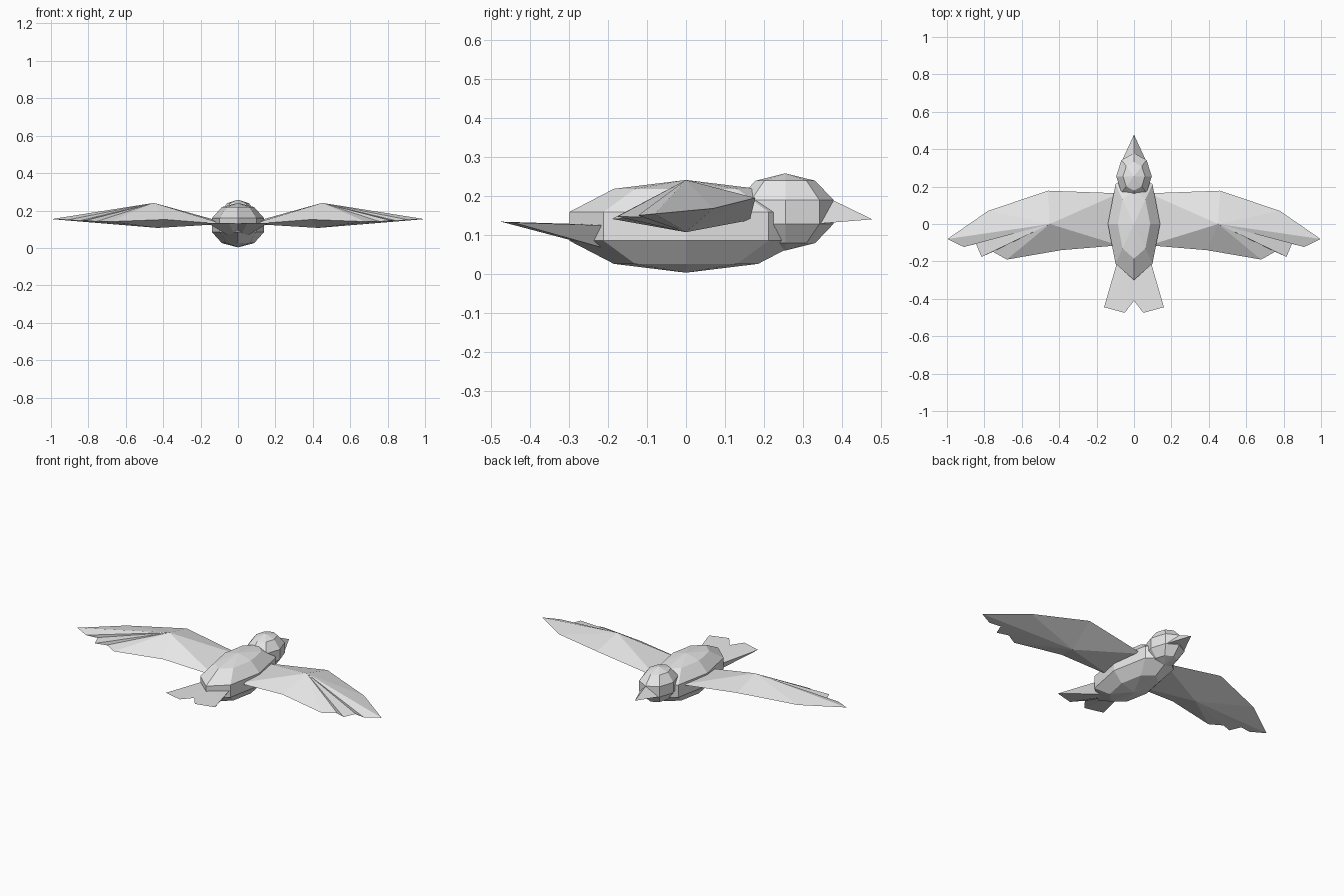
import bpy
import bmesh

cube = bpy.data.objects.get("Cube")
if cube:
    bpy.data.objects.remove(cube, do_unlink=True)

GREY = (0.8, 0.8, 0.8, 1)
grey = bpy.data.materials.new("light_grey")
grey.use_nodes = True
grey.diffuse_color = GREY
grey.node_tree.nodes["Principled BSDF"].inputs["Base Color"].default_value = GREY


def finish(name, bm):
    bmesh.ops.recalc_face_normals(bm, faces=bm.faces)
    mesh = bpy.data.meshes.new(name)
    bm.to_mesh(mesh)
    bm.free()
    mesh.materials.append(grey)
    obj = bpy.data.objects.new(name, mesh)
    bpy.context.collection.objects.link(obj)
    return obj


def ball(name, centre, radii):
    """Faceted ellipsoid with eight sides and five bands."""
    bm = bmesh.new()
    bmesh.ops.create_uvsphere(bm, u_segments=8, v_segments=5, radius=1)
    bmesh.ops.scale(bm, vec=radii, verts=bm.verts)
    bmesh.ops.translate(bm, vec=centre, verts=bm.verts)
    return finish(name, bm)


def double_fan(name, outline, top, bottom, side=1):
    """Closed shell: an outline fanned to a top and a bottom point."""
    bm = bmesh.new()
    rim = [bm.verts.new((x * side, y, z)) for x, y, z in outline]
    for apex in (top, bottom):
        tip = bm.verts.new((apex[0] * side, apex[1], apex[2]))
        for a, b in zip(rim, rim[1:] + rim[:1]):
            bm.faces.new((a, b, tip))
    return finish(name, bm)


# Body and head
ball("body", (0, 0, 0.122), (0.147, 0.315, 0.119))
ball("head", (0, 0.255, 0.159), (0.1, 0.13, 0.099))

# Beak: three-sided point with a ridge on top
double_fan("beak", [(0, 0.33, 0.212), (0.068, 0.33, 0.128), (-0.068, 0.33, 0.128)],
           (0, 0.478, 0.14), (0, 0.33, 0.155))

# Tail: notched, with a keel underneath
half_tail = [(0.06, -0.1, 0.121), (0.16, -0.445, 0.132), (0.05, -0.475, 0.134)]
other_half = [(-x, y, z) for x, y, z in reversed(half_tail)]
double_fan("tail", half_tail + [(0, -0.41, 0.131)] + other_half,
           (0, -0.15, 0.124), (0, -0.1, 0.035))

# Wings: leading edge, feather tips, trailing edge
wing = [
    (0.08, 0.164, 0.138), (0.46, 0.178, 0.195), (0.78, 0.07, 0.168),
    (0.997, -0.08, 0.154),
    (0.91, -0.123, 0.15), (0.845, -0.105, 0.146),
    (0.815, -0.176, 0.147), (0.755, -0.148, 0.142),
    (0.68, -0.19, 0.141), (0.39, -0.14, 0.152), (0.08, -0.114, 0.128),
]
for name, side in (("left_wing", 1), ("right_wing", -1)):
    double_fan(name, wing, (0.45, 0, 0.241), (0.43, 0, 0.107), side)
